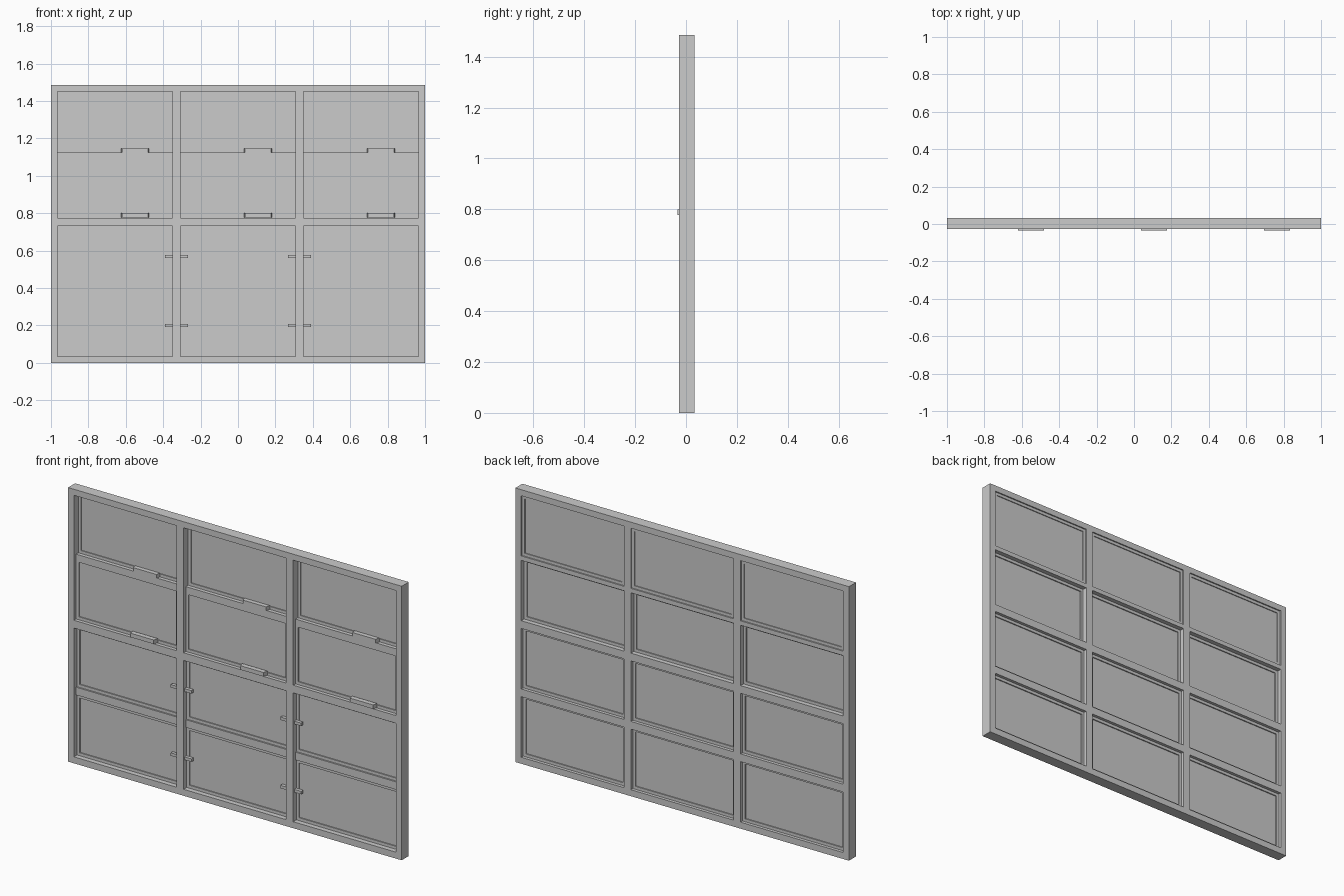
import bpy, bmesh

if "Cube" in bpy.data.objects:
    bpy.data.objects.remove(bpy.data.objects["Cube"])

COLS = [(-0.965, -0.350), (-0.3075, 0.3075), (0.350, 0.965)]
TOP = (1.126, 1.452)        # back row of the sliding windows
SLIDE = (0.775, 1.102)      # front row of the sliding windows
CASE_UP = (0.405, 0.733)
CASE_LOW = (0.035, 0.363)
FRONT, BACK = -0.027, 0.033


def finish(bm, name):
    bmesh.ops.recalc_face_normals(bm, faces=bm.faces)
    me = bpy.data.meshes.new(name)
    bm.to_mesh(me)
    bm.free()
    ob = bpy.data.objects.new(name, me)
    bpy.context.collection.objects.link(ob)
    return ob


def lattice(name, xs, zs, y0, y1):
    """Slab whose odd grid cells (odd column and odd row) are open."""
    bm = bmesh.new()
    grid = [[bm.verts.new((x, y0, z)) for z in zs] for x in xs]
    for i in range(len(xs) - 1):
        for j in range(len(zs) - 1):
            if not (i % 2 and j % 2):
                bm.faces.new((grid[i][j], grid[i + 1][j],
                              grid[i + 1][j + 1], grid[i][j + 1]))
    ext = bmesh.ops.extrude_face_region(bm, geom=bm.faces[:], use_keep_orig=True)
    for v in ext["geom"]:
        if isinstance(v, bmesh.types.BMVert):
            v.co.y = y1
    bmesh.ops.dissolve_limit(bm, angle_limit=0.01, verts=bm.verts[:], edges=bm.edges[:])
    return finish(bm, name)


def box(name, x, y, z, taper=0.0):
    """Box from ranges; taper narrows the ends of the front face."""
    bm = bmesh.new()
    bmesh.ops.create_cube(bm, size=1)
    for v in bm.verts:
        sx, front = v.co.x > 0, v.co.y < 0
        inset = taper if front else 0
        v.co = (x[1] - inset if sx else x[0] + inset,
                y[0] if front else y[1],
                z[1] if v.co.z > 0 else z[0])
    return finish(bm, name)


def sash(name, x, z, y0, y1, top=0.0):
    """Window sash with a thin rim and a pane; top makes the top rail taller."""
    r = 0.016
    lattice(name + "_rim", [x[0], x[0] + r, x[1] - r, x[1]],
            [z[0], z[0] + r, z[1] - r, z[1] + top], y0, y1)
    mid = (y0 + y1) / 2
    box(name + "_pane", (x[0] + r, x[1] - r), (mid - 0.002, mid + 0.002),
        (z[0] + r, z[1] - r))


# outer frame with six tall openings
xs = [-1] + [x for c in COLS for x in c] + [1]
lattice("outer_frame", xs, [0, 0.035, 0.733, 0.775, 1.452, 1.485], FRONT, BACK)

for i, x in enumerate(COLS):
    # recessed cross bars
    box(f"upper_bar_{i}", x, (0.008, BACK), (SLIDE[1], TOP[0]))
    box(f"lower_bar_{i}", x, (-0.008, BACK), (CASE_LOW[1], CASE_UP[0]))

    # sliding sashes, lower one in front with its top rail over the bar
    sash(f"back_sash_{i}", x, TOP, 0.012, 0.026)
    sash(f"front_sash_{i}", x, SLIDE, -0.008, 0.008, TOP[0] - SLIDE[1])

    # long pull handles
    c = sum(x) / 2 + 0.107
    hx = (c - 0.075, c + 0.075)
    box(f"back_pull_{i}", hx, (-0.012, 0.012), (1.126, 1.147), 0.006)
    box(f"front_pull_{i}", hx, (-0.034, -0.008), (0.778, 0.80), 0.006)

    # lower sashes with small catches beside the mullions
    for row, z in (("upper", CASE_UP), ("lower", CASE_LOW)):
        sash(f"{row}_casement_{i}", x, z, 0.0, 0.016)
        zc = sum(z) / 2
        if i > 0:
            box(f"{row}_left_catch_{i}", (x[0], x[0] + 0.041), (-0.018, 0.0),
                (zc - 0.008, zc + 0.008))
        if i < 2:
            box(f"{row}_right_catch_{i}", (x[1] - 0.041, x[1]), (-0.018, 0.0),
                (zc - 0.008, zc + 0.008))
